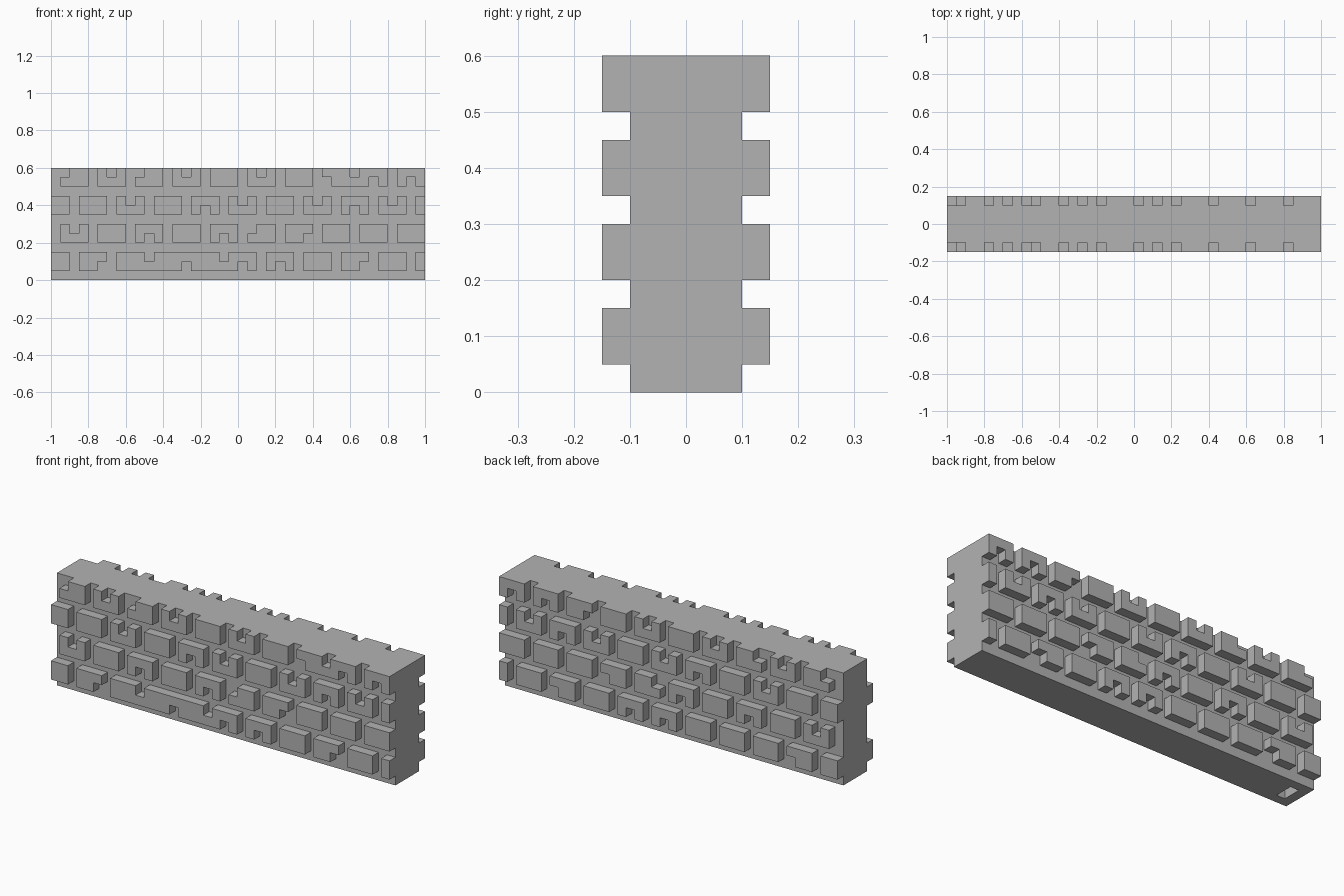
import bpy, bmesh
from mathutils import Vector

if "Cube" in bpy.data.objects:
    bpy.data.objects.remove(bpy.data.objects["Cube"])

# Wall on a 0.05 block grid: 40 x 6 x 12 blocks
S = 0.05
NX, NY, NZ = 40, 6, 12

# Each course: bottom layer, first full brick column, chipped columns on lower / upper half
COURSES = [
    (1, -1, (5, 20, 24, 33), ()),
    (4, 1, (10, 18, 27), (2, 21)),
    (7, -1, (16, 32), (8, 20, 28, 36)),
    (10, 1, (29, 34, 38), (1, 6, 9, 14, 22)),
]
# Mortar blocks left in the joints on the front side (column, layer)
FILLS = [(10, 1), (14, 2), (18, 1), (32, 10)]

# Solid core
blocks = {(x, y, z) for x in range(NX) for y in range(1, NY - 1) for z in range(NZ)}

# Small pit in the underside
blocks -= {(1, 2, 0), (1, 3, 0)}

# Bricks, three blocks wide with one-block joints, on both sides
for z0, start, low, high in COURSES:
    for x0 in range(start, NX, 4):
        for x in range(max(x0, 0), min(x0 + 3, NX)):
            for z, chipped in ((z0, low), (z0 + 1, high)):
                if x not in chipped:
                    blocks |= {(x, 0, z), (x, NY - 1, z)}
blocks |= {(x, 0, z) for x, z in FILLS}

# Outer skin: a square wherever a block meets air
bm = bmesh.new()
centre = Vector((NX / 2, NY / 2, 0))
half = Vector((0.5, 0.5, 0.5))
for b in blocks:
    for axis in range(3):
        for sign in (-1, 1):
            n = Vector((0, 0, 0))
            n[axis] = sign
            if tuple(int(b[i] + n[i]) for i in range(3)) in blocks:
                continue
            u = Vector((0, 0, 0))
            u[(axis + 1) % 3] = 0.5
            v = n.cross(u)
            c = Vector(b) + half + n * 0.5 - centre
            bm.faces.new([bm.verts.new((c + u * i + v * j) * S)
                          for i, j in ((-1, -1), (1, -1), (1, 1), (-1, 1))])
bmesh.ops.remove_doubles(bm, verts=bm.verts, dist=0.001)

mesh = bpy.data.meshes.new("brick_wall")
bm.to_mesh(mesh)
bm.free()
wall = bpy.data.objects.new("brick_wall", mesh)
bpy.context.collection.objects.link(wall)

# Plain grey stone
stone = bpy.data.materials.new("grey_stone")
stone.diffuse_color = (0.45, 0.45, 0.45, 1)
stone.use_nodes = True
stone.node_tree.nodes["Principled BSDF"].inputs["Base Color"].default_value = stone.diffuse_color
mesh.materials.append(stone)
